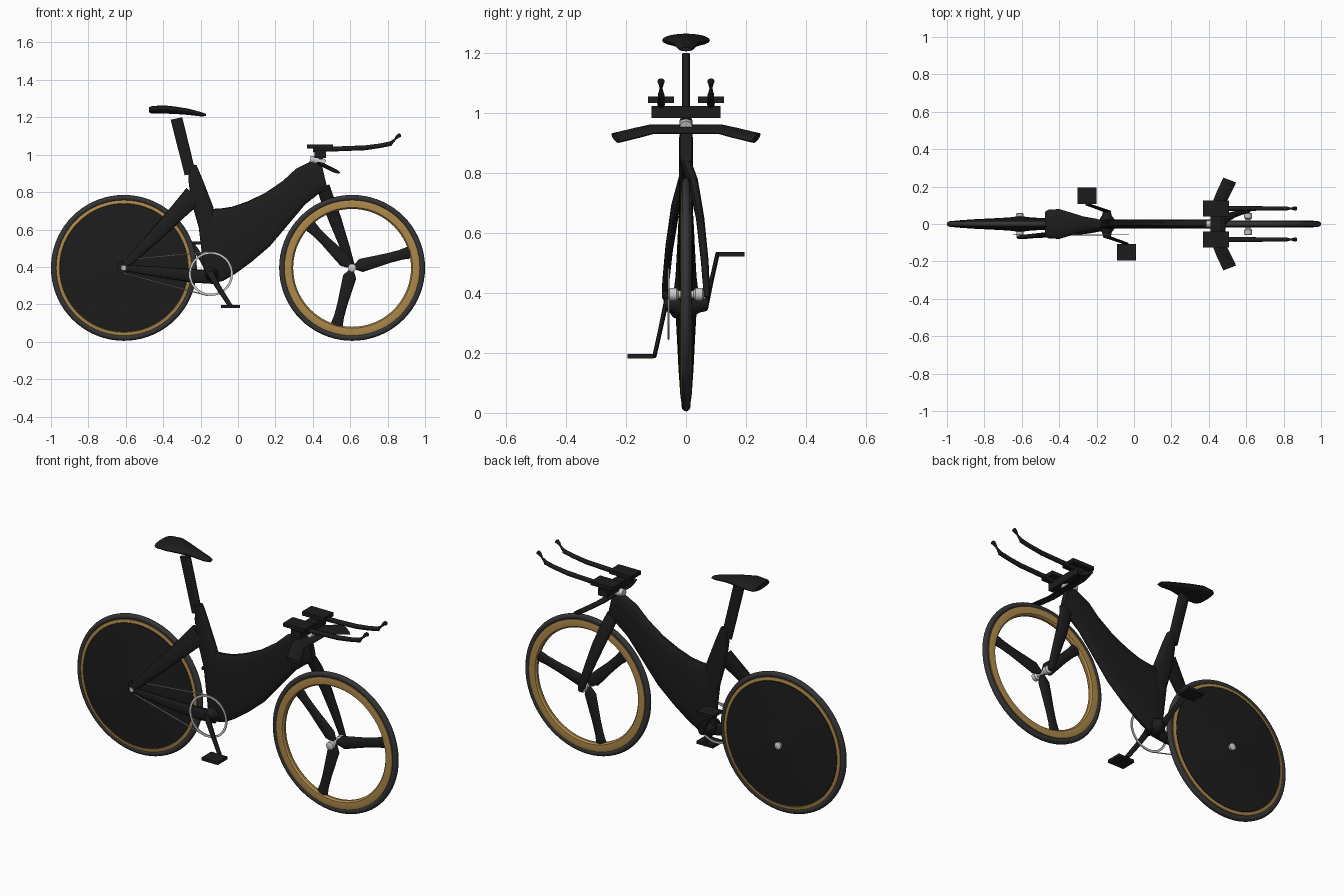
import bpy, bmesh
from math import sin, cos, pi, radians
from mathutils import Vector as V


def material(name, rgb):
    m = bpy.data.materials.new(name)
    m.diffuse_color = (*rgb, 1)
    return m


BLACK = material("carbon_black", (0.012, 0.012, 0.012))
RUBBER = material("rubber", (0.035, 0.035, 0.035))
TAN = material("tan_rim", (0.42, 0.25, 0.07))
METAL = material("metal", (0.6, 0.6, 0.6))


def finish(name, bm, mat, angle=35):
    bmesh.ops.remove_doubles(bm, verts=bm.verts, dist=1e-5)
    bmesh.ops.recalc_face_normals(bm, faces=bm.faces)
    me = bpy.data.meshes.new(name)
    bm.to_mesh(me)
    bm.free()
    me.shade_smooth()
    me.set_sharp_from_angle(angle=radians(angle))
    me.materials.append(mat)
    ob = bpy.data.objects.new(name, me)
    bpy.context.collection.objects.link(ob)
    return ob


def loft(name, rings, mat=BLACK, n=20, k=1.0):
    """Skin over (centre, half-axis u, half-axis v) ellipses; k < 1 squares them off."""
    def p(x):
        return (abs(x) ** k) * (1 if x > 0 else -1)
    bm = bmesh.new()
    loops = []
    for c, u, v in rings:
        loops.append([bm.verts.new(V(c) + V(u) * p(cos(2 * pi * i / n)) + V(v) * p(sin(2 * pi * i / n)))
                      for i in range(n)])
    for a, b in zip(loops, loops[1:]):
        for i in range(n):
            j = (i + 1) % n
            bm.faces.new((a[i], a[j], b[j], b[i]))
    bm.faces.new(loops[0])
    bm.faces.new(loops[-1])
    return finish(name, bm, mat)


def side_loft(name, pairs, k=0.75):
    """Loft between two edges drawn in side view: (x1, z1, x2, z2, half thickness)."""
    return loft(name, [(((a + c) / 2, 0, (b + d) / 2), ((a - c) / 2, 0, (b - d) / 2), (0, t, 0))
                       for a, b, c, d, t in pairs], k=k, n=28)


def blade(name, pts, mat=BLACK, k=1.0, n=16):
    """Loft along a path of (x, y, z, half width in side view, half thickness)."""
    rings = []
    for i, (x, y, z, w, t) in enumerate(pts):
        a, b = pts[max(i - 1, 0)], pts[min(i + 1, len(pts) - 1)]
        d = V((b[0] - a[0], 0, b[2] - a[2])).normalized()
        rings.append(((x, y, z), V((-d.z, 0, d.x)) * w, (0, t, 0)))
    return loft(name, rings, mat, n, k)


def lathe(name, prof, cx, cz, mat, n=72, closed=False):
    """Turn an (r, y) profile about an axle along y."""
    bm = bmesh.new()
    loops = [[bm.verts.new((cx + r * cos(2 * pi * i / n), y, cz + r * sin(2 * pi * i / n)))
              for i in range(n)] for r, y in prof]
    pairs = list(zip(loops, loops[1:])) + ([(loops[-1], loops[0])] if closed else [])
    for a, b in pairs:
        for i in range(n):
            j = (i + 1) % n
            bm.faces.new((a[i], a[j], b[j], b[i]))
    if not closed:
        bm.faces.new(loops[0])
        bm.faces.new(loops[-1])
    return finish(name, bm, mat)


def box(name, x, y, z, mat=BLACK):
    bm = bmesh.new()
    bmesh.ops.create_cube(bm, size=1)
    for v in bm.verts:
        v.co = V([(r[0] + r[1]) / 2 + q * (r[1] - r[0]) for q, r in zip(v.co, (x, y, z))])
    return finish(name, bm, mat)


WZ, RX, FX = 0.395, -0.61, 0.61

# Tyres and rims
for tag, x, inner in (("rear", RX, 0.338), ("front", FX, 0.315)):
    lathe(tag + "_tyre", [(0.374 + 0.016 * cos(a * pi / 6), 0.015 * sin(a * pi / 6)) for a in range(12)],
          x, WZ, RUBBER, closed=True)
    lathe(tag + "_rim", [(0.362, 0.015), (0.345, 0.018), (inner + 0.008, 0.016), (inner, 0.006),
                         (inner, -0.006), (inner + 0.008, -0.016), (0.345, -0.018), (0.362, -0.015)],
          x, WZ, TAN, closed=True)

# Rear lens-shaped disc
half = [(0.343, 0.0185), (0.25, 0.025), (0.15, 0.03), (0.06, 0.035), (0.02, 0.04)]
lathe("rear_disc", [(r, -y) for r, y in reversed(half)] + half, RX, WZ, BLACK)

# Hubs
lathe("rear_hub", [(0.012, -0.08), (0.018, -0.075), (0.018, 0.045), (0.02, 0.048), (0.02, 0.055), (0.012, 0.06)],
      RX, WZ, METAL, 24)
lathe("front_hub", [(0.012, -0.06), (0.022, -0.055), (0.022, -0.032), (0.013, -0.025), (0.013, 0.025),
                    (0.022, 0.032), (0.022, 0.055), (0.012, 0.06)], FX, WZ, METAL, 24)

# Three front spokes
for i in range(3):
    a = radians(15 + 120 * i)
    blade(f"front_spoke_{i + 1}",
          [(FX + r * cos(a), 0, WZ + r * sin(a), w, t) for r, w, t in
           ((0.012, 0.012, 0.012), (0.05, 0.036, 0.014), (0.12, 0.032, 0.013), (0.2, 0.027, 0.012),
            (0.27, 0.027, 0.011), (0.325, 0.034, 0.011))])

# One-piece main frame, upper edge to lower edge
side_loft("main_frame", [(0.445, 0.96, 0.48, 0.81, 0.02), (0.39, 0.965, 0.43, 0.79, 0.024),
                         (0.31, 0.925, 0.36, 0.735, 0.024), (0.24, 0.86, 0.28, 0.64, 0.023),
                         (0.145, 0.795, 0.17, 0.51, 0.023), (0.05, 0.75, 0.07, 0.425, 0.023),
                         (-0.03, 0.722, -0.015, 0.363, 0.024), (-0.09, 0.713, -0.08, 0.325, 0.025),
                         (-0.14, 0.71, -0.15, 0.31, 0.025), (-0.175, 0.66, -0.178, 0.36, 0.018)])
side_loft("seat_tube", [(-0.222, 0.945, -0.262, 0.95, 0.018), (-0.19, 0.87, -0.265, 0.86, 0.022),
                        (-0.132, 0.72, -0.25, 0.75, 0.023), (-0.115, 0.6, -0.21, 0.61, 0.023),
                        (-0.1, 0.42, -0.187, 0.42, 0.023), (-0.1, 0.33, -0.18, 0.34, 0.02)])
side_loft("seat_post", [(-0.298, 1.2, -0.36, 1.187, 0.014), (-0.225, 0.9, -0.285, 0.89, 0.014)])

# Single-sided rear stays
blade("seat_stay", [(-0.235, -0.005, 0.785, 0.055, 0.016), (-0.335, -0.036, 0.68, 0.044, 0.014),
                    (-0.46, -0.056, 0.55, 0.033, 0.013), (-0.57, -0.067, 0.44, 0.023, 0.012),
                    (-0.615, -0.07, 0.395, 0.015, 0.01)], k=0.85)
blade("chain_stay", [(-0.13, -0.012, 0.345, 0.036, 0.018), (-0.24, -0.038, 0.352, 0.036, 0.013),
                     (-0.42, -0.058, 0.373, 0.028, 0.012), (-0.615, -0.07, 0.395, 0.016, 0.01)], k=0.85)

# Single-sided fork
blade("fork_blade", [(0.455, 0, 0.83, 0.035, 0.02), (0.473, 0.022, 0.775, 0.036, 0.018),
                     (0.52, 0.047, 0.65, 0.034, 0.014), (0.57, 0.062, 0.51, 0.026, 0.013),
                     (0.606, 0.069, 0.405, 0.019, 0.011), (0.612, 0.069, 0.385, 0.012, 0.008)], k=0.85)

# Saddle
loft("saddle", [((x, 0, z), (0, w, 0), (0, 0, h)) for x, z, w, h in
                ((-0.475, 1.24, 0.066, 0.014), (-0.46, 1.24, 0.076, 0.02), (-0.40, 1.242, 0.08, 0.022),
                 (-0.34, 1.238, 0.062, 0.02), (-0.27, 1.23, 0.04, 0.017), (-0.2, 1.217, 0.028, 0.012),
                 (-0.17, 1.212, 0.018, 0.006))])

# Stem, base bar and arm-rest bracket
blade("stem", [(0.385, 0, 0.975, 0.018, 0.018), (0.42, 0, 0.97, 0.022, 0.022), (0.465, 0, 0.955, 0.018, 0.02)], METAL)
blade("stem_riser", [(0.435, 0, 0.95, 0.016, 0.018), (0.44, 0, 1.0, 0.016, 0.018)])
loft("base_bar", [((x, y * s, z), (0.034, -s * q, -0.012), (0, 0, 0.011)) for s, y, x, z, q in
                  ((-1, 0.235, 0.512, 0.916, 0.013), (-1, 0.16, 0.476, 0.934, 0.012), (-1, 0.115, 0.455, 0.945, 0.005),
                   (1, 0.115, 0.455, 0.945, 0.005), (1, 0.16, 0.476, 0.934, 0.012), (1, 0.235, 0.512, 0.916, 0.013))])
box("arm_rest_bracket", (0.41, 0.47), (-0.115, 0.115), (0.982, 1.023))

for tag, s in (("right", -1), ("left", 1)):
    # Arm pad, extension bar and shifter
    y0 = 0.083 * s
    box(tag + "_arm_pad", (0.37, 0.508), (y0 - 0.043, y0 + 0.043), (1.033, 1.054))
    blade(tag + "_extension", [(0.4, y0, 1.025, 0.012, 0.012), (0.5, y0, 1.03, 0.013, 0.013),
                               (0.68, y0, 1.037, 0.013, 0.012), (0.76, y0, 1.048, 0.012, 0.011),
                               (0.82, y0, 1.06, 0.012, 0.011)])
    blade(tag + "_shifter", [(0.815, y0, 1.06, 0.011, 0.01), (0.84, y0, 1.082, 0.005, 0.005),
                             (0.852, y0, 1.097, 0.009, 0.009), (0.864, y0, 1.105, 0.012, 0.012),
                             (0.869, y0, 1.109, 0.006, 0.007)])
    # Crank and pedal, half a turn apart
    px, pz = -0.145 - s * 0.105, 0.36 + s * 0.17
    blade(tag + "_crank", [(-0.145 + s * 0.006, 0.066 * s, 0.352 if s > 0 else 0.37, 0.018, 0.008),
                           (-0.145 - s * 0.05, 0.086 * s, 0.36 + s * 0.085, 0.014, 0.007),
                           (px, 0.105 * s, pz, 0.012, 0.007)], k=0.7)
    box(tag + "_pedal", (px - 0.052, px + 0.05),
        (min(0.108 * s, 0.195 * s), max(0.108 * s, 0.195 * s)), (pz - 0.009, pz + 0.007))

# Drivetrain
lathe("bottom_bracket", [(0.02, -0.07), (0.026, -0.045), (0.04, -0.025), (0.04, 0.025), (0.026, 0.045), (0.02, 0.07)],
      -0.145, 0.36, BLACK, 24)
lathe("chainring", [(0.118, -0.055), (0.118, -0.06), (0.106, -0.06), (0.106, -0.055)], -0.145, 0.363, METAL, 64, True)
lathe("rear_cog", [(0.036, -0.06), (0.036, -0.055)], RX, WZ + 0.005, BLACK, 24)
for tag, e, z1, z2, x2 in (("upper", 1, 0.436, 0.48, -0.165), ("lower", -1, 0.366, 0.246, -0.16)):
    blade(tag + "_chain_run", [(RX, -0.058, z1, 0.003, 0.003), (x2, -0.058, z2, 0.003, 0.003)], METAL, n=8)
